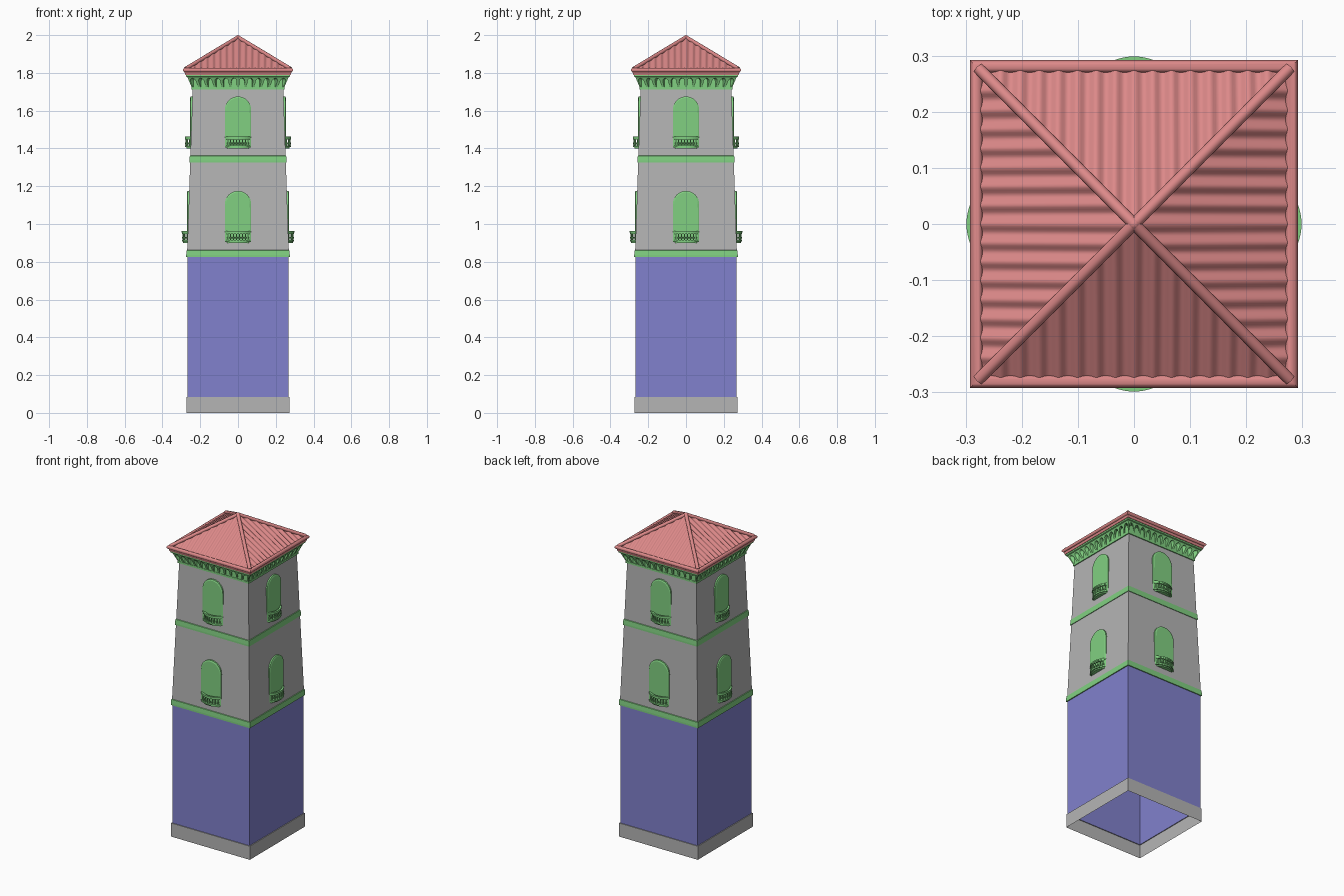
import bpy, bmesh, math
from mathutils import Matrix, Vector

cube = bpy.data.objects.get("Cube")
if cube:
    bpy.data.objects.remove(cube, do_unlink=True)


def material(name, rgb):
    m = bpy.data.materials.new(name)
    m.use_nodes = True
    m.diffuse_color = (*rgb, 1)
    m.node_tree.nodes["Principled BSDF"].inputs["Base Color"].default_value = (*rgb, 1)
    return m


RED = material("roof red", (0.72, 0.25, 0.25))
GREEN = material("trim green", (0.22, 0.63, 0.22))
BLUE = material("shaft blue", (0.22, 0.22, 0.61))
GREY = material("wall grey", (0.46, 0.46, 0.46))


def finish(name, bm, mat, four_sides=False, smooth=False):
    """Turn a bmesh into an object, optionally repeated on all four sides."""
    bmesh.ops.recalc_face_normals(bm, faces=bm.faces)
    if four_sides:
        source = list(bm.verts) + list(bm.edges) + list(bm.faces)
        for k in (1, 2, 3):
            copy = bmesh.ops.duplicate(bm, geom=source)["geom"]
            verts = [v for v in copy if isinstance(v, bmesh.types.BMVert)]
            bmesh.ops.rotate(bm, verts=verts, matrix=Matrix.Rotation(k * math.pi / 2, 3, "Z"))
    mesh = bpy.data.meshes.new(name)
    bm.to_mesh(mesh)
    bm.free()
    mesh.materials.append(mat)
    ob = bpy.data.objects.new(name, mesh)
    bpy.context.collection.objects.link(ob)
    if smooth:
        bpy.ops.object.select_all(action="DESELECT")
        ob.select_set(True)
        bpy.context.view_layer.objects.active = ob
        bpy.ops.object.shade_smooth_by_angle(angle=math.radians(40))
    return ob


def square_loft(name, profile, mat, smooth=False):
    """Square tube through (half width, height) steps, open at the ends."""
    bm = bmesh.new()
    rings = [[bm.verts.new((sx * h, sy * h, z)) for sx, sy in ((-1, -1), (1, -1), (1, 1), (-1, 1))]
             for h, z in profile]
    for a, b in zip(rings, rings[1:]):
        for i in range(4):
            j = (i + 1) % 4
            bm.faces.new((a[i], a[j], b[j], b[i]))
    return finish(name, bm, mat, smooth=smooth)


def prism(bm, points, shift):
    """Extrude a closed outline of 3D points; returns the face at the far end."""
    near = [bm.verts.new(p) for p in points]
    far = [bm.verts.new(Vector(p) + Vector(shift)) for p in points]
    bm.faces.new(near)
    for i in range(len(near)):
        j = (i + 1) % len(near)
        bm.faces.new((near[i], near[j], far[j], far[i]))
    return bm.faces.new(far)


def rod(bm, a, b, radius, sides=12):
    """Round bar between two points."""
    a, b = Vector(a), Vector(b)
    turn = (b - a).to_track_quat("Z", "Y").to_matrix().to_4x4()
    bmesh.ops.create_cone(bm, cap_ends=True, segments=sides, radius1=radius, radius2=radius,
                          depth=(b - a).length, matrix=Matrix.Translation((a + b) / 2) @ turn)


def wall_half(z):
    return 0.269 - 0.034 * (z - 0.86)


# Shaft, walls and bands
square_loft("base_plinth", [(0.273, 0), (0.273, 0.085), (0.268, 0.085)], GREY)
square_loft("lower_shaft", [(0.268, 0.085), (0.268, 0.83)], BLUE)
square_loft("upper_walls", [(wall_half(z), z) for z in (0.83, 1.35, 1.74)], GREY)
for name, z in (("lower_band", 0.825), ("upper_band", 1.325)):
    h = wall_half(z)
    square_loft(name, [(h - 0.006, z), (h + 0.004, z), (h + 0.004, z + 0.01),
                       (h + 0.002, z + 0.035), (h - 0.006, z + 0.04)], GREEN)


# Arched windows and curved balconies
HALF, DEPTH = 0.07, 0.031
RADIUS = (HALF ** 2 + DEPTH ** 2) / (2 * DEPTH)
SWEEP = math.asin(HALF / RADIUS)


def balcony_arc(wall, z, inset, steps=16):
    """Points of the balcony's curved edge, moved inwards by inset."""
    r = RADIUS - inset
    angles = [SWEEP * (2 * i / steps - 1) for i in range(steps + 1)]
    return [(r * math.sin(t), -wall + (RADIUS - DEPTH) - r * math.cos(t), z) for t in angles]


for storey, floor in (("lower", 0.90), ("upper", 1.40)):
    wall = wall_half(floor)
    spring = floor + 0.205
    arch = [(HALF * math.cos(math.pi * i / 16), -wall + 0.02, spring + HALF * math.sin(math.pi * i / 16))
            for i in range(17)]
    outline = [(HALF, -wall + 0.02, floor + 0.005)] + arch + [(-HALF, -wall + 0.02, floor + 0.005)]
    bm = bmesh.new()
    front = prism(bm, outline, (0, -0.02, 0))
    bmesh.ops.recalc_face_normals(bm, faces=bm.faces)
    bmesh.ops.inset_region(bm, faces=[front], thickness=0.008, depth=0.003)
    finish(storey + "_windows", bm, GREEN, four_sides=True)

    bm = bmesh.new()
    for z, height, inset in ((0, 0.007, 0.008), (0.007, 0.009, 0.001)):
        prism(bm, balcony_arc(wall, floor + z, inset), (0, 0, height))
    finish(storey + "_balcony_floors", bm, GREEN, four_sides=True)

    bm = bmesh.new()
    for z, height, inset in ((0.048, 0.006, 0.002), (0.054, 0.008, 0)):
        outer = balcony_arc(wall, floor + z, inset)
        inner = balcony_arc(wall, floor + z, 0.012 - inset)
        prism(bm, outer + inner[::-1], (0, 0, height))
    finish(storey + "_balcony_rails", bm, GREEN, four_sides=True)

    bm = bmesh.new()
    for x, y, z in balcony_arc(wall, floor + 0.016, 0.006, steps=9):
        rod(bm, (x, y, z), (x, y, z + 0.034), 0.0028, 8)
        rod(bm, (x, y, z + 0.006), (x, y, z + 0.016), 0.0045, 8)
    finish(storey + "_balusters", bm, GREEN, four_sides=True, smooth=True)


# Cornice: plain core behind a flared row of small arches
CORE, FOOT, TOP, BAYS = 0.243, 1.718, 1.79, 12
square_loft("cornice_core", [(0.236, FOOT - 0.006), (0.246, FOOT - 0.006), (0.246, FOOT + 0.006),
                             (CORE, FOOT + 0.006), (CORE, TOP)], GREEN)


def flare(z):
    return CORE + 0.03 * (z - FOOT) / (TOP - FOOT)


def cornice_point(u, z, half):
    return (u * half, -half, z)


columns = []
bay = 2 / BAYS
leg = 0.16 * bay
for b in range(BAYS):
    left = -1 + b * bay
    columns += [(left, FOOT), (left + leg, FOOT)]
    r = bay / 2 - leg
    for i in range(9):
        t = math.pi * i / 8
        columns.append((left + bay / 2 - r * math.cos(t), 1.752 + 0.02 * math.sin(t)))
    columns += [(left + bay - leg, FOOT), (left + bay, FOOT)]
bm = bmesh.new()
for (u0, z0), (u1, z1) in zip(columns, columns[1:]):
    low = [cornice_point(u0, z0, flare(z0)), cornice_point(u1, z1, flare(z1))]
    high = [cornice_point(u1, TOP, flare(TOP)), cornice_point(u0, TOP, flare(TOP))]
    back = [cornice_point(u1, z1, CORE - 0.001), cornice_point(u0, z0, CORE - 0.001)]
    if u1 - u0 > 1e-5:
        bm.faces.new([bm.verts.new(p) for p in low + high])
    if (u0, z0) != (u1, z1):
        bm.faces.new([bm.verts.new(p) for p in low + back])
bmesh.ops.remove_doubles(bm, verts=bm.verts, dist=1e-5)
finish("cornice_arches", bm, GREEN, four_sides=True)
square_loft("cornice_lip", [(0.27, 1.778), (0.276, 1.781), (0.276, 1.792), (0.24, 1.792)], GREEN)

# Eaves: soffit and rounded edge roll
roll = [(0.281 + 0.011 * math.cos(t), 1.815 + 0.011 * math.sin(t))
        for t in [math.radians(-90 + 22.5 * i) for i in range(13)]]
square_loft("eaves", [(0.0, 1.79), (0.279, 1.79), (0.283, 1.804)] + roll, RED, smooth=True)

# Ribbed roof slopes: ribs run straight up from the eaves to the hips
EDGE, EAVE, APEX, RIBS, STEPS = 0.274, 1.818, 1.988, 16, 8
bm = bmesh.new()
rows = []
count = RIBS * STEPS
for i in range(count + 1):
    x = EDGE * (2 * i / count - 1)
    wave = 0.005 * math.cos(2 * math.pi * i / STEPS + 0.5 * math.sin(9 * x))
    hip = EAVE + (APEX - EAVE) * (1 - abs(x) / EDGE)
    rows.append((bm.verts.new((x, -EDGE, EAVE + wave)),
                 bm.verts.new((x, -abs(x), hip + wave))))
for a, b in zip(rows, rows[1:]):
    bm.faces.new((a[0], b[0], b[1], a[1]))
finish("roof_slopes", bm, RED, four_sides=True, smooth=True)

# Hip ridges with a small round cap where they meet
bm = bmesh.new()
rod(bm, (0.277, -0.277, EAVE + 0.004), (0, 0, APEX + 0.001), 0.0105)
finish("hip_ridges", bm, RED, four_sides=True, smooth=True)
bm = bmesh.new()
bmesh.ops.create_uvsphere(bm, u_segments=16, v_segments=8, radius=0.011,
                          matrix=Matrix.Translation((0, 0, APEX + 0.001)))
finish("roof_peak", bm, RED, smooth=True)
